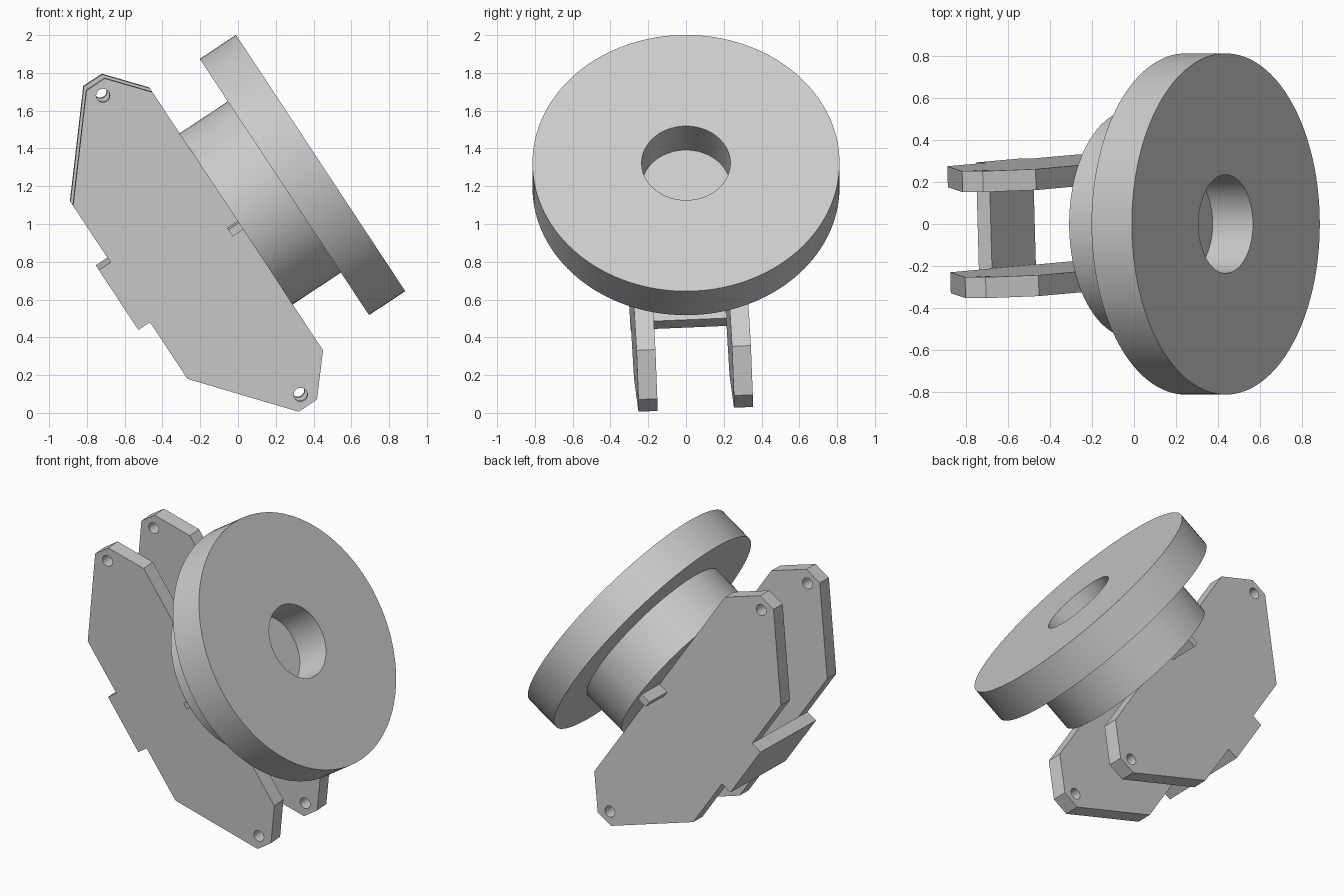
import bpy, bmesh, math
from mathutils import Matrix

cube = bpy.data.objects.get("Cube")
if cube:
    bpy.data.objects.remove(cube, do_unlink=True)

grey = bpy.data.materials.new("plain_grey")
grey.use_nodes = True
grey.diffuse_color = (0.6, 0.6, 0.6, 1)
grey.node_tree.nodes["Principled BSDF"].inputs["Base Color"].default_value = (0.6, 0.6, 0.6, 1)

# Local frame: z is the disc axis, x runs along the brackets, origin on the disc face
POSE = (Matrix.Translation((0.4375, 0, 1.3225))
        @ Matrix.Rotation(math.atan2(0.834, 0.551), 4, 'Y')
        @ Matrix.Rotation(0.05, 4, 'Z'))


def finish(name, bm):
    bmesh.ops.recalc_face_normals(bm, faces=bm.faces)
    mesh = bpy.data.meshes.new(name)
    bm.to_mesh(mesh)
    bm.free()
    mesh.materials.append(grey)
    obj = bpy.data.objects.new(name, mesh)
    bpy.context.collection.objects.link(obj)
    obj.matrix_world = POSE
    bpy.ops.object.select_all(action='DESELECT')
    obj.select_set(True)
    bpy.context.view_layer.objects.active = obj
    bpy.ops.object.shade_smooth_by_angle(angle=math.radians(30))
    return obj


def circle(cx, cy, r, count):
    return [(cx + r * math.cos(math.tau * i / count),
             cy + r * math.sin(math.tau * i / count)) for i in range(count)]


def extrude_outline(name, loops, to_local, depth):
    """Fill an outline with holes and extrude it along depth."""
    bm = bmesh.new()
    edges = []
    for loop in loops:
        verts = [bm.verts.new(to_local(a, b)) for a, b in loop]
        edges += [bm.edges.new((v, verts[i - 1])) for i, v in enumerate(verts)]
    bmesh.ops.triangle_fill(bm, edges=edges, use_beauty=True)
    result = bmesh.ops.extrude_face_region(bm, geom=bm.faces[:], use_keep_orig=True)
    moved = [g for g in result["geom"] if isinstance(g, bmesh.types.BMVert)]
    bmesh.ops.translate(bm, verts=moved, vec=depth)
    return finish(name, bm)


def box(name, low, high):
    bm = bmesh.new()
    bmesh.ops.create_cube(bm, size=1)
    for v in bm.verts:
        v.co = [h if c > 0 else l for c, l, h in zip(v.co, low, high)]
    return finish(name, bm)


# Large disc with a central bore, and the closed hub behind it
extrude_outline("disc", [circle(0, 0, 0.813, 128), circle(0, 0, 0.235, 64)],
                lambda a, b: (a, b, 0), (0, 0, -0.23))
extrude_outline("hub", [circle(0, 0, 0.543, 96)],
                lambda a, b: (a, b, -0.23), (0, 0, -0.306))

# Pair of bracket plates with chamfered ends and a bolt hole at each end
half = [(0.82, -0.536), (1.02, -0.706), (1.02, -0.823), (0.55, -1.218)]
outline = half + [(-a, b) for a, b in reversed(half)]
holes = [circle(side * 0.95, -0.764, 0.036, 32) for side in (-1, 1)]
for name, side in (("left_bracket", 1), ("right_bracket", -1)):
    extrude_outline(name, [outline] + holes,
                    lambda a, b: (a, side * 0.203, b), (0, side * 0.1, 0))

# Tie plate joining the brackets and the cross bar under the hub
box("tie_plate", (-0.19, -0.303, -1.292), (0.19, 0.303, -1.217))
box("cross_bar", (0.0, -0.5, -0.603), (0.042, 0.5, -0.535))
